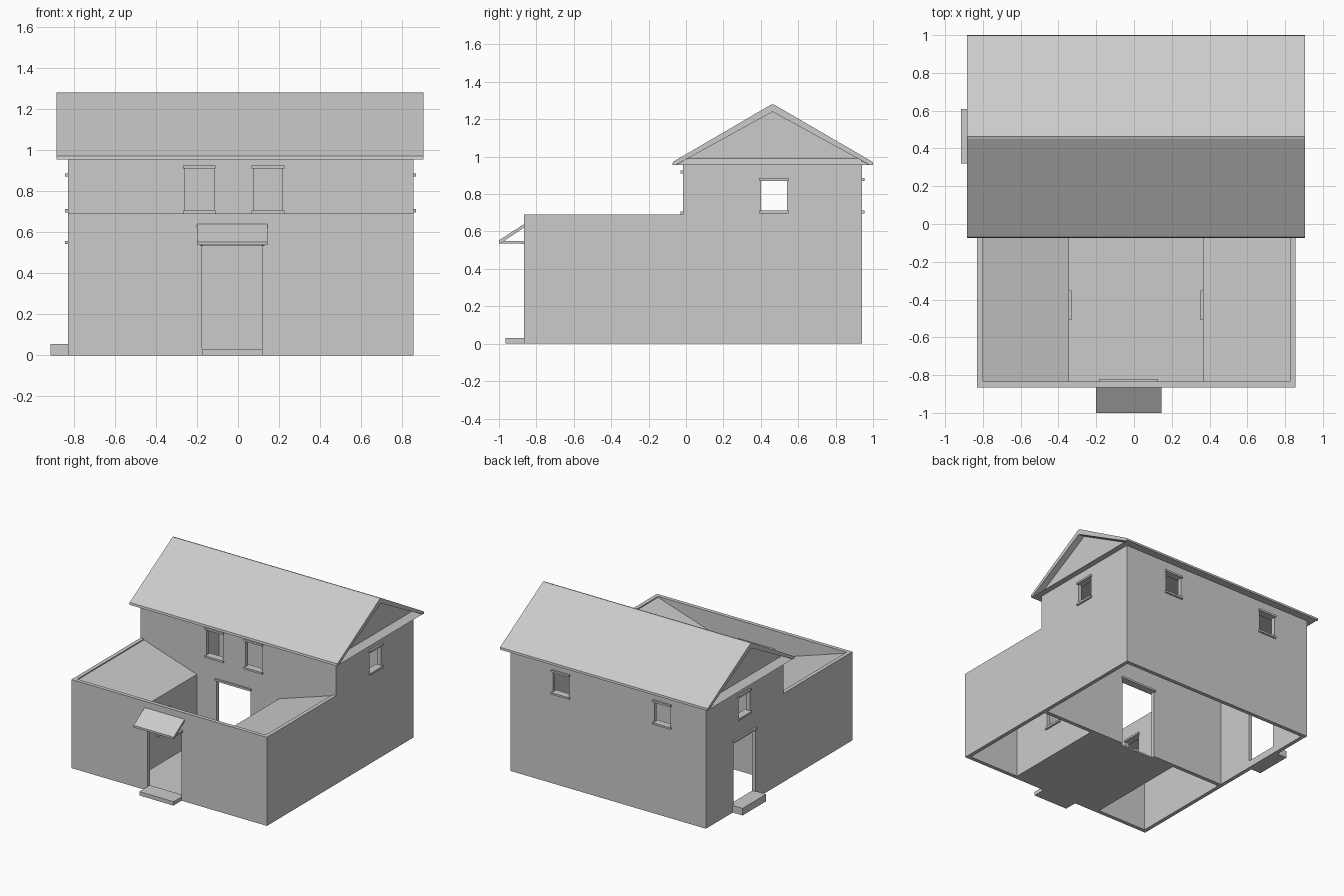
import bpy, bmesh
from mathutils import Vector

if "Cube" in bpy.data.objects:
    bpy.data.objects.remove(bpy.data.objects["Cube"])

T = 0.03  # wall thickness


def finish(name, bm):
    bmesh.ops.recalc_face_normals(bm, faces=bm.faces)
    me = bpy.data.meshes.new(name)
    bm.to_mesh(me)
    bm.free()
    ob = bpy.data.objects.new(name, me)
    bpy.context.collection.objects.link(ob)
    return ob


def extrude(bm, faces, vec):
    r = bmesh.ops.extrude_face_region(bm, geom=faces)
    vs = [g for g in r["geom"] if isinstance(g, bmesh.types.BMVert)]
    bmesh.ops.translate(bm, verts=vs, vec=vec)


def prism(name, pts, axis, a, b):
    """Extrude a profile along x (pts are y,z) or along y (pts are x,z)."""
    bm = bmesh.new()
    place = (lambda p: (a, p[0], p[1])) if axis == "x" else (lambda p: (p[0], a, p[1]))
    f = bm.faces.new([bm.verts.new(place(p)) for p in pts])
    extrude(bm, [f], Vector((b - a, 0, 0)) if axis == "x" else Vector((0, b - a, 0)))
    return finish(name, bm)


def box(name, x0, x1, y0, y1, z0, z1):
    return prism(name, [(x0, z0), (x1, z0), (x1, z1), (x0, z1)], "y", y0, y1)


def wall(name, along, pos, u0, u1, z1, holes=()):
    """Wall running along x or y from pos to pos+T, with holes (u0, u1, z0, z1)."""
    us = sorted({u0, u1, *[h[0] for h in holes], *[h[1] for h in holes]})
    zs = sorted({0, z1, *[h[2] for h in holes], *[h[3] for h in holes]})
    bm = bmesh.new()
    place = (lambda u, z: (u, pos, z)) if along == "x" else (lambda u, z: (pos, u, z))
    grid = {(u, z): bm.verts.new(place(u, z)) for u in us for z in zs}
    faces = []
    for a, b in zip(us, us[1:]):
        for c, d in zip(zs, zs[1:]):
            if any(h[0] < (a + b) / 2 < h[1] and h[2] < (c + d) / 2 < h[3] for h in holes):
                continue
            faces.append(bm.faces.new([grid[a, c], grid[b, c], grid[b, d], grid[a, d]]))
    extrude(bm, faces, Vector((0, T, 0)) if along == "x" else Vector((T, 0, 0)))
    bmesh.ops.delete(bm, geom=[v for v in bm.verts if not v.link_faces], context="VERTS")
    ob = finish(name, bm)
    # lintels above every hole, sills below windows
    for h in holes:
        spans = [("lintel", h[3] - 0.002, h[3] + 0.013)]
        if h[2] > 0:
            spans.append(("sill", h[2] - 0.013, h[2] + 0.002))
        for part, a, b in spans:
            u = (h[0] - 0.008, h[1] + 0.008)
            v = (pos - 0.014, pos + T + 0.014)
            xy = (*u, *v) if along == "x" else (*v, *u)
            box(f"{name}_{part}", *xy, a, b)
    return ob


# outer walls and the cross wall between house and courtyard
X0, X1, Y0, Y1, YC = -0.83, 0.855, -0.865, 0.94, -0.015
LOW, HIGH = 0.69, 0.96
DOOR = (-0.175, 0.12, 0, 0.535)
side_window = (0.4, 0.54, 0.71, 0.873)
wall("courtyard_front_wall", "x", Y0, X0, X1, LOW, [DOOR])
wall("house_front_wall", "x", YC, X0, X1, HIGH,
     [DOOR, (-0.26, -0.117, 0.705, 0.912), (0.075, 0.218, 0.705, 0.912)])
wall("house_back_wall", "x", Y1 - T, X0, X1, HIGH,
     [(-0.525, -0.385, 0.71, 0.873), (0.35, 0.49, 0.71, 0.873)])
wall("house_left_wall", "y", X0, YC, Y1, HIGH, [side_window, (0.33, 0.6, 0, 0.545)])
wall("house_right_wall", "y", X1 - T, YC, Y1, HIGH, [side_window])
wall("courtyard_left_wall", "y", X0, Y0, YC, LOW)
wall("courtyard_right_wall", "y", X1 - T, Y0, YC, LOW)

# courtyard wings: inner walls and lean-to roofs
for side, outer, inner, pos in (("left", -0.81, -0.345, -0.375), ("right", 0.835, 0.365, 0.365)):
    wall(f"{side}_wing_wall", "y", pos, Y0 + T, YC, 0.525, [(-0.5, -0.36, 0.25, 0.41)])
    prism(f"{side}_wing_roof", [(outer, 0.685), (inner, 0.535), (inner, 0.52), (outer, 0.67)],
          "y", Y0 + T - 0.005, YC + 0.005)
box("courtyard_floor", -0.345, 0.365, Y0 + T, YC, 0, 0.012)

# main gable roof
RX0, RX1, YR = -0.885, 0.905, 0.463
prism("main_roof",
      [(-0.07, 0.972), (YR - 0.012, 1.276), (YR, 1.28), (YR + 0.012, 1.276), (0.998, 0.972),
       (1.0, 0.955), (0.982, 0.955), (YR, 1.24), (-0.055, 0.955), (-0.073, 0.955)],
      "x", RX0, RX1)

# closed eaves with a sloping ledge under each gable
bm = bmesh.new()
rings = []
for x0, x1, y0, y1, z in ((RX0 + 0.004, RX1 - 0.004, -0.055, 0.982, 0.955), (X0, X1, 0.009, 0.918, 0.99)):
    rings.append([bm.verts.new((x, y, z)) for x, y in ((x0, y0), (x1, y0), (x1, y1), (x0, y1))])
    bm.faces.new(rings[-1])
for i in range(4):
    j = (i + 1) % 4
    bm.faces.new([rings[0][i], rings[0][j], rings[1][j], rings[1][i]])
finish("eaves_board", bm)

# gable infill walls
for side, x in (("left", X0), ("right", X1 - T)):
    prism(f"{side}_gable", [(-0.02, 0.975), (0.946, 0.975), (YR, 1.245)], "x", x, x + T)

# front door awning with brackets
prism("awning", [(Y0, 0.64), (-1.0, 0.553), (-1.0, 0.537), (-0.99, 0.537), (Y0, 0.622)], "x", -0.2, 0.145)
for x in (-0.185, 0.115):
    box("awning_bracket", x, x + 0.015, -0.992, Y0, 0.535, 0.55)

# door steps
box("front_step", -0.175, 0.12, -0.965, Y0 + T, 0, 0.03)
box("side_step", -0.915, X0 + T, 0.32, 0.61, 0, 0.055)
